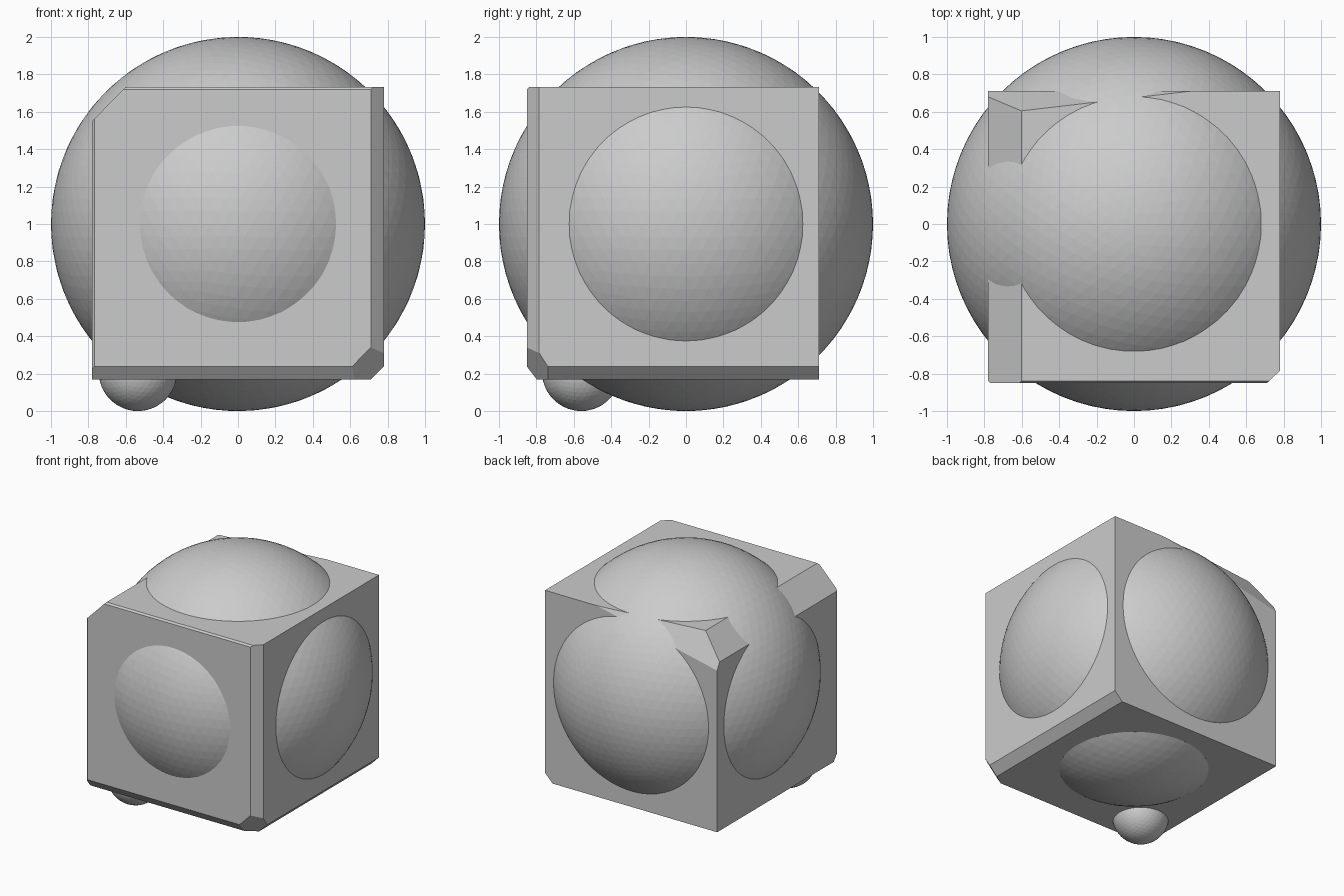
import bpy, bmesh
from mathutils import Vector

if "Cube" in bpy.data.objects:
    bpy.data.objects.remove(bpy.data.objects["Cube"])

# Block limits
X0, X1 = -0.78, 0.78
Y0, Y1 = -0.851, 0.711
Z0, Z1 = 0.168, 1.732


def make_object(name, bm):
    bmesh.ops.recalc_face_normals(bm, faces=bm.faces[:])
    mesh = bpy.data.meshes.new(name)
    bm.to_mesh(mesh)
    bm.free()
    obj = bpy.data.objects.new(name, mesh)
    bpy.context.collection.objects.link(obj)
    return obj


def ball(name, centre, radius, level):
    bm = bmesh.new()
    bmesh.ops.create_icosphere(bm, subdivisions=level, radius=radius)
    bmesh.ops.translate(bm, verts=bm.verts[:], vec=centre)
    return make_object(name, bm)


def slice_off(bm, a, b, c):
    """Cut away the side of plane abc that faces away from the block centre."""
    a, b, c = Vector(a), Vector(b), Vector(c)
    n = (b - a).cross(c - a).normalized()
    if n.dot(a - Vector((0, -0.07, 0.95))) < 0:
        n = -n
    geom = bm.verts[:] + bm.edges[:] + bm.faces[:]
    cut = bmesh.ops.bisect_plane(bm, geom=geom, plane_co=a, plane_no=n,
                                 clear_outer=True, dist=1e-5)
    rim = [e for e in cut["geom_cut"] if isinstance(e, bmesh.types.BMEdge)]
    bmesh.ops.contextual_create(bm, geom=rim)


# Large and small balls
ball("large_ball", (0, 0, 1), 1.0, 5)
ball("small_ball", (-0.535, -0.56, 0.21), 0.21, 4)

# Block, then its chamfers and cut corners
bm = bmesh.new()
bmesh.ops.create_cube(bm, size=1)
for v in bm.verts:
    v.co = (X1 if v.co.x > 0 else X0, Y1 if v.co.y > 0 else Y0, Z1 if v.co.z > 0 else Z0)

cuts = [
    # front right vertical edge
    ((0.71, Y0, 0), (X1, -0.785, 0), (X1, -0.785, 1)),
    # front bottom edge
    ((0, Y0, 0.238), (0, -0.797, Z0), (1, -0.797, Z0)),
    # right bottom edge
    ((X1, 0, 0.238), (0.71, 0, Z0), (0.71, 1, Z0)),
    # front right bottom corner
    ((0.61, Y0, 0.238), (0.71, Y0, 0.34), (X1, -0.785, 0.31)),
    # front top edge
    ((0, Y0, Z1 - 0.014), (0, Y0 + 0.012, Z1), (1, Y0 + 0.012, Z1)),
    # front left vertical edge
    ((X0, Y0 + 0.012, 0), (X0 + 0.012, Y0, 0), (X0 + 0.012, Y0, 1)),
    # left top edge
    ((X0, 0, 1.55), (-0.602, 0, Z1), (-0.602, 1, Z1)),
    # tapered cut along the back top edge
    ((-0.602, 0.605, Z1), (0.31, Y1, Z1), (X0, 0.68, 1.55)),
]
for plane in cuts:
    slice_off(bm, *plane)
make_object("chamfered_block", bm)
